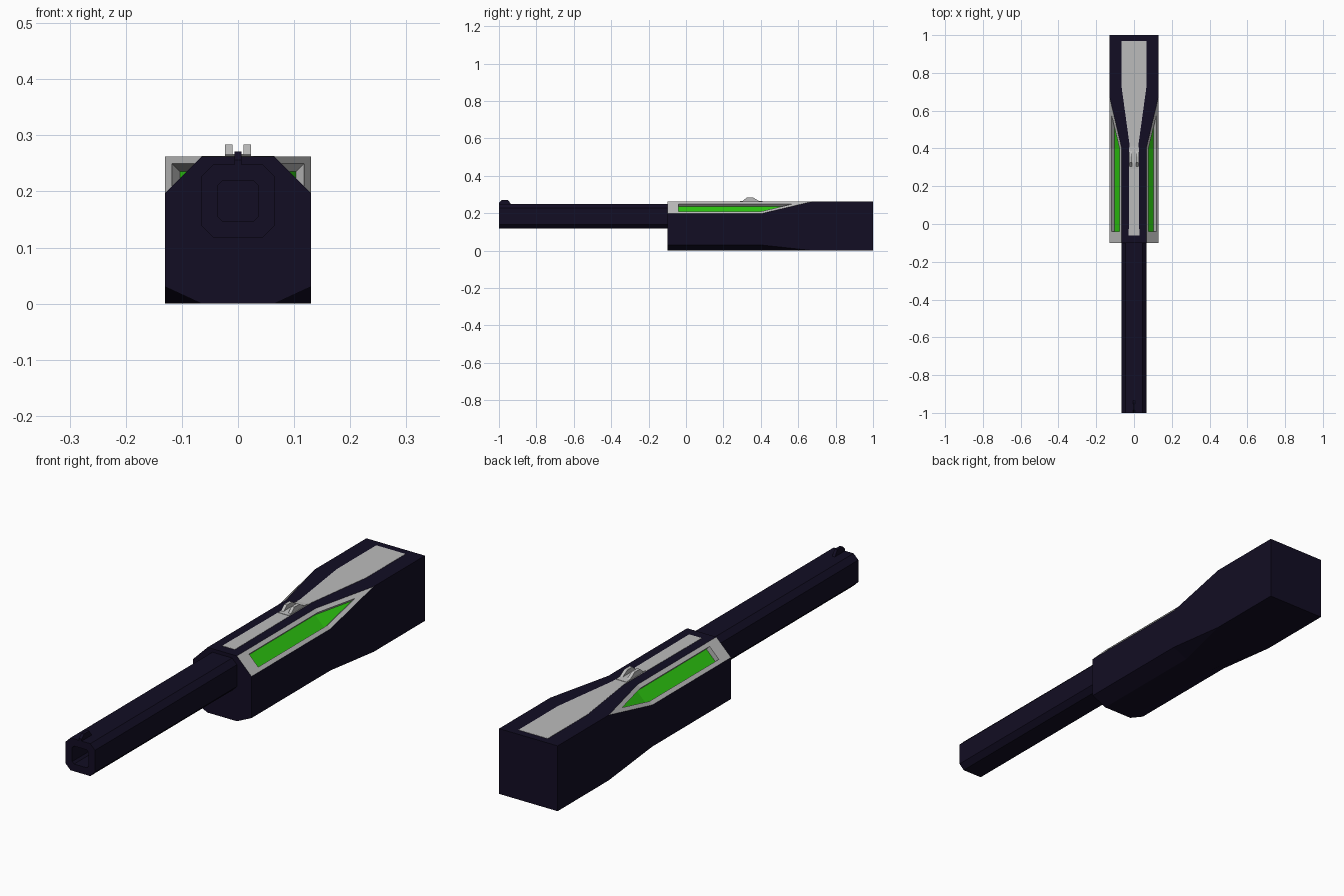
import bpy, bmesh

if "Cube" in bpy.data.objects:
    bpy.data.objects.remove(bpy.data.objects["Cube"])


def material(name, rgb):
    m = bpy.data.materials.new(name)
    m.diffuse_color = (*rgb, 1)
    m.use_nodes = True
    m.node_tree.nodes["Principled BSDF"].inputs["Base Color"].default_value = m.diffuse_color
    return m


DARK = material("dark_navy", (0.006, 0.004, 0.017))
GREY = material("light_grey", (0.5, 0.5, 0.5))
GREEN = material("glow_green", (0.025, 0.55, 0.005))


def make(name, verts, faces, mats, slots=None):
    bm = bmesh.new()
    vs = [bm.verts.new(v) for v in verts]
    for i, f in enumerate(faces):
        face = bm.faces.new([vs[k] for k in f])
        face.material_index = slots[i] if slots else 0
    bmesh.ops.recalc_face_normals(bm, faces=bm.faces)
    me = bpy.data.meshes.new(name)
    bm.to_mesh(me)
    bm.free()
    for m in mats:
        me.materials.append(m)
    ob = bpy.data.objects.new(name, me)
    bpy.context.collection.objects.link(ob)
    return ob


def loft(name, rings, mat):
    """Join equal-sized point rings and cap both ends."""
    n = len(rings[0])
    verts = [p for r in rings for p in r]
    faces = [list(range(n)), list(range((len(rings) - 1) * n, len(rings) * n))]
    for k in range(len(rings) - 1):
        for i in range(n):
            j = (i + 1) % n
            faces.append([k * n + i, k * n + j, (k + 1) * n + j, (k + 1) * n + i])
    return make(name, verts, faces, [mat])


def side_prism(name, profile, x0, x1, mat):
    """Extrude a (y, z) profile along x."""
    return loft(name, [[(x, y, z) for y, z in profile] for x in (x0, x1)], mat)


def mirror(ob):
    m = ob.modifiers.new("Mirror", 'MIRROR')
    m.use_clip = True
    return ob


# Body: right half, with chamfers that run out into a square stock
W, H, T = 0.13, 0.262, 0.065
section = [(0, 0), (T, 0), (W, 0.03), (W, H - T), (T, H), (0, H)]
verts = [(x, y, z) for y in (-0.10, 0.40) for x, z in section]
verts += [(W, 0.675, 0), (W, 0.675, H)]
verts += [(0, 1, 0), (W, 1, 0), (W, 1, H), (0, 1, H)]
faces = [[0, 1, 2, 3, 4, 5], [0, 6, 7, 1], [6, 14, 15, 12, 7], [1, 7, 8, 2],
         [7, 12, 8], [2, 8, 9, 3], [8, 12, 15, 16, 13, 9], [5, 4, 10, 11],
         [11, 10, 13, 16, 17], [14, 15, 16, 17]]
slots = [0] * len(faces)

# Recessed green window in the upper chamfer, with a grey frame
opening = [(0.077, -0.04, 0.25), (0.118, -0.04, 0.209), (0.118, 0.40, 0.209),
           (0.118, 0.573, 0.25), (0.077, 0.40, 0.25)]
D = 0.0145
verts += opening + [(x - D, y, z - D) for x, y, z in opening]
outer = [4, 3, 9, 13, 10]
inner, floor = list(range(18, 23)), list(range(23, 28))
for a, b in ((outer, inner), (inner, floor)):
    for i in range(5):
        j = (i + 1) % 5
        faces.append([a[i], a[j], b[j], b[i]])
        slots.append(1)
faces += [[23, 24, 25, 27], [25, 26, 27]]
slots += [2, 2]
mirror(make("body", verts, faces, [DARK, GREY, GREEN], slots))

# Grey inlay along the top
half = [(0.028, -0.06), (0.025, 0.43), (0.065, 0.72), (0.065, 0.97)]
outline = half + [(-x, y) for x, y in reversed(half)]
loft("top_inlay", [[(x, y, z) for x, y in outline] for z in (H - 0.004, H + 0.001)], GREY)


# Octagonal barrel with a blind bore
def octagon(r, c, y, zc=0.183):
    q = r - c
    pts = [(q, -r), (r, -q), (r, q), (q, r), (-q, r), (-r, q), (-r, -q), (-q, -r)]
    return [(x, y, zc + z) for x, z in pts]


loft("barrel", [octagon(0.065, 0.021, -0.10), octagon(0.065, 0.021, -1.0),
                octagon(0.036, 0.008, -1.0), octagon(0.036, 0.008, -0.85)], DARK)

# Sights
side_prism("front_sight", [(-1.0, 0.24), (-1.0, 0.256), (-0.985, 0.271), (-0.952, 0.271),
                           (-0.93, 0.24)], -0.006, 0.006, DARK)
side_prism("rear_sight_base", [(0.29, 0.258), (0.29, 0.2645), (0.32, 0.267), (0.38, 0.267),
                               (0.41, 0.2645), (0.41, 0.258)], -0.023, 0.023, GREY)
mirror(side_prism("rear_sight_posts", [(0.30, 0.262), (0.325, 0.284), (0.358, 0.284),
                                       (0.395, 0.262)], 0.010, 0.023, GREY))
